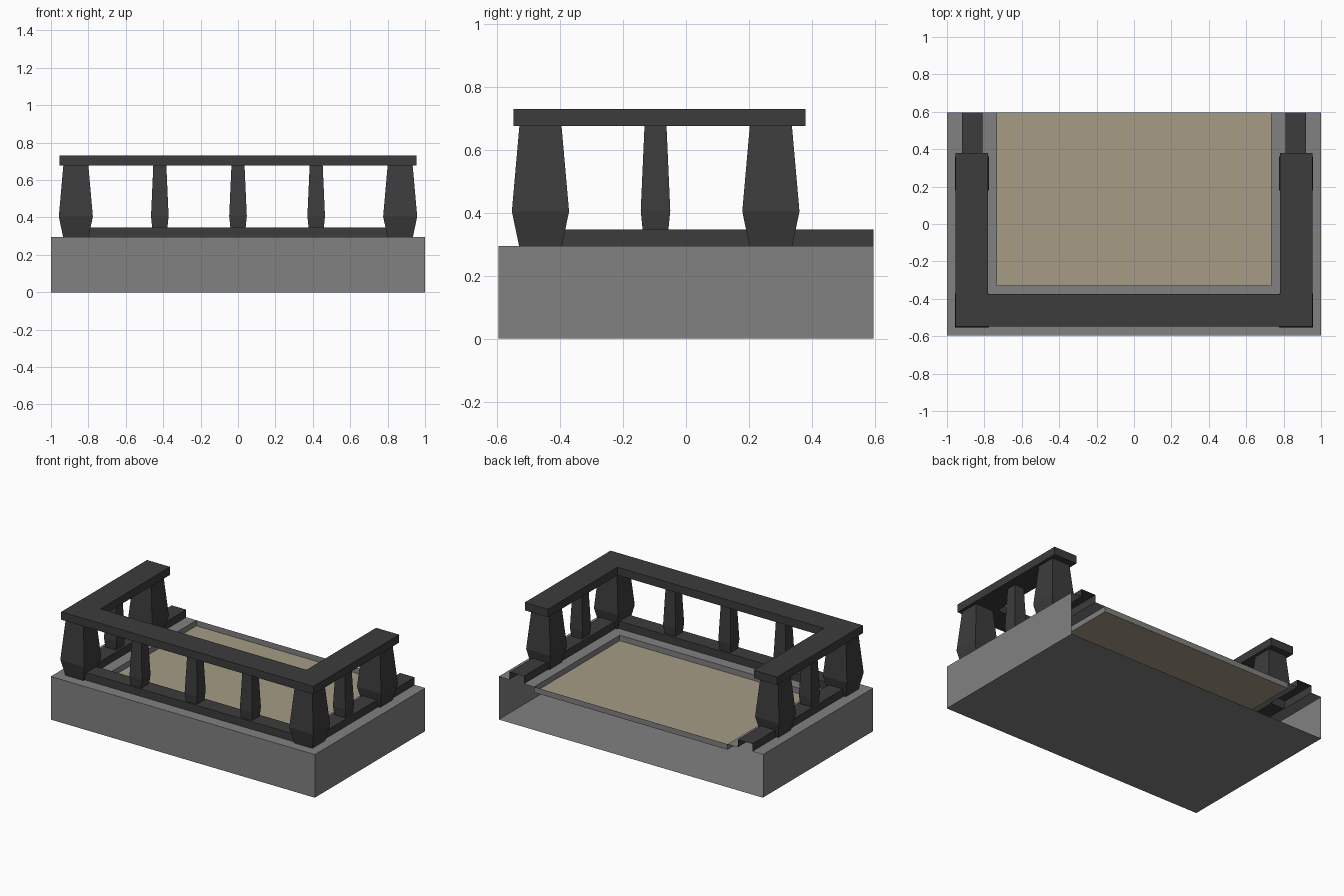
import bpy, bmesh

if "Cube" in bpy.data.objects:
    bpy.data.objects.remove(bpy.data.objects["Cube"])


def material(name, rgb):
    m = bpy.data.materials.new(name)
    m.diffuse_color = (*rgb, 1)
    m.use_nodes = True
    m.node_tree.nodes["Principled BSDF"].inputs["Base Color"].default_value = m.diffuse_color
    return m


stone = material("grey stone", (0.22, 0.22, 0.22))
dark = material("dark stone", (0.045, 0.045, 0.045))
sand = material("sand floor", (0.38, 0.33, 0.235))


def finish(bm, name, mats):
    me = bpy.data.meshes.new(name)
    bm.to_mesh(me)
    bm.free()
    for m in mats:
        me.materials.append(m)
    ob = bpy.data.objects.new(name, me)
    bpy.context.collection.objects.link(ob)
    return ob


def sweep_u(bm, profile, hx, front, back, closed=False, dark_segs=()):
    """Sweep an (inset, z) profile along a U path open at the back."""
    rows = [[bm.verts.new(p) for p in ((-hx + d, back, z), (-hx + d, front + d, z),
                                       (hx - d, front + d, z), (hx - d, back, z))]
            for d, z in profile]
    n = len(rows)
    for i in range(n if closed else n - 1):
        a, b = rows[i], rows[(i + 1) % n]
        for j in range(3):
            f = bm.faces.new((a[j], a[j + 1], b[j + 1], b[j]))
            f.material_index = 1 if i in dark_segs else 0
    if closed:
        bm.faces.new([r[0] for r in rows])
        bm.faces.new([r[3] for r in reversed(rows)])
    return rows


# base shell with raised lower rail, open at the back
bm = bmesh.new()
profile = [(0, 0), (0, .295), (.08, .295), (.08, .347), (.19, .347),
           (.19, .295), (.267, .295), (.267, .257)]
rows = sweep_u(bm, profile, 1, -.597, .597, dark_segs=(2, 3, 4))
bm.faces.new(rows[0][::-1])                                        # underside
bm.faces.new((rows[6][0], rows[6][3], rows[7][3], rows[7][0]))     # back lip of the recess
finish(bm, "base_and_lower_rail", [stone, dark])

# recessed floor
bm = bmesh.new()
bm.faces.new([bm.verts.new(p) for p in ((-.733, -.33, .257), (.733, -.33, .257),
                                        (.733, .597, .257), (-.733, .597, .257))])
finish(bm, "floor", [sand])

# top rail
bm = bmesh.new()
sweep_u(bm, [(0, .677), (0, .731), (.175, .731), (.175, .677)], .955, -.548, .38, closed=True)
bmesh.ops.recalc_face_normals(bm, faces=bm.faces)
finish(bm, "top_rail", [dark])


def post(name, x, y, sections):
    """Square post lofted through (z, half width) sections."""
    bm = bmesh.new()
    rings = [[bm.verts.new((x + sx * h, y + sy * h, z))
              for sx, sy in ((-1, -1), (1, -1), (1, 1), (-1, 1))] for z, h in sections]
    for a, b in zip(rings, rings[1:]):
        for j in range(4):
            k = (j + 1) % 4
            bm.faces.new((a[j], a[k], b[k], b[j]))
    bm.faces.new(rings[0][::-1])
    bm.faces.new(rings[-1])
    finish(bm, name, [dark])


# large posts and slim balusters
LARGE = [(.295, .068), (.405, .091), (.677, .067)]
SLIM = [(.347, .041), (.407, .047), (.677, .035)]
for s in (-1, 1):
    post("corner_post", s * .867, -.463, LARGE)
    post("end_post", s * .867, .27, LARGE)
    post("side_baluster", s * .867, -.097, SLIM)
for x in (-.418, 0, .418):
    post("front_baluster", x, -.463, SLIM)
